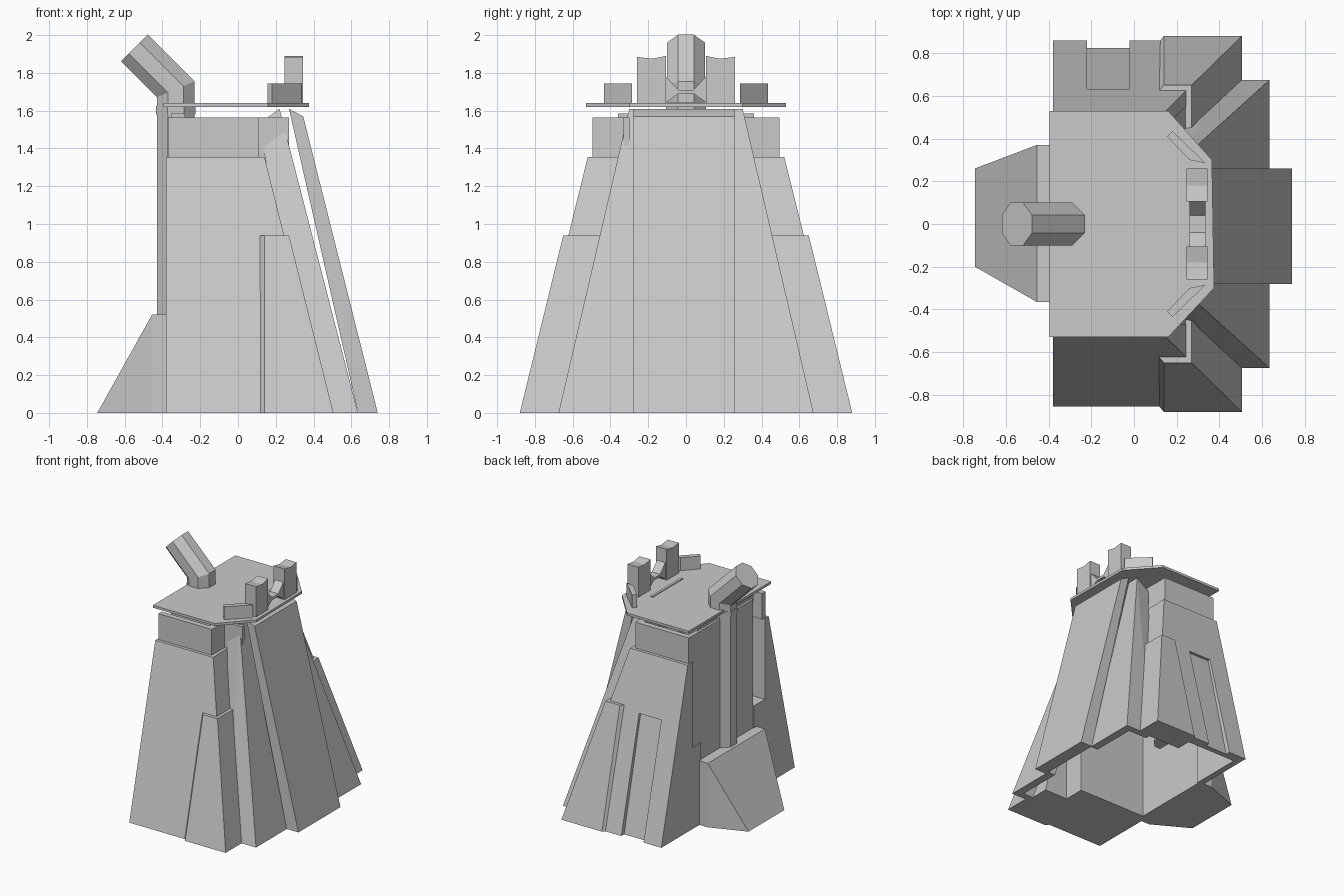
import bpy, bmesh
from math import radians, tan
from mathutils import Vector

cube = bpy.data.objects.get("Cube")
if cube:
    bpy.data.objects.remove(cube, do_unlink=True)

grey = bpy.data.materials.new("stone grey")
grey.use_nodes = True
colour = (0.59, 0.59, 0.59, 1)
grey.diffuse_color = colour
grey.node_tree.nodes["Principled BSDF"].inputs["Base Color"].default_value = colour


def finish(name, bm):
    bmesh.ops.recalc_face_normals(bm, faces=bm.faces)
    mesh = bpy.data.meshes.new(name)
    bm.to_mesh(mesh)
    bm.free()
    mesh.materials.append(grey)
    obj = bpy.data.objects.new(name, mesh)
    bpy.context.collection.objects.link(obj)
    return obj


def hull(name, points):
    """Convex solid around a few corner points."""
    bm = bmesh.new()
    for p in points:
        bm.verts.new(p)
    res = bmesh.ops.convex_hull(bm, input=bm.verts)
    loose = {v for v in res["geom_interior"] if isinstance(v, bmesh.types.BMVert)}
    bmesh.ops.delete(bm, geom=list(loose), context='VERTS')
    bmesh.ops.dissolve_limit(bm, angle_limit=radians(0.5), verts=bm.verts, edges=bm.edges)
    return finish(name, bm)


def rect(x0, x1, y0, y1, z):
    return [(x, y, z) for x in (x0, x1) for y in (y0, y1)]


def box(name, x0, x1, y0, y1, z0, z1):
    return hull(name, rect(x0, x1, y0, y1, z0) + rect(x0, x1, y0, y1, z1))


def prism(name, outline, z0, z1):
    return hull(name, [(x, y, z) for x, y in outline for z in (z0, z1)])


# Roof plate with chamfered corners and a low ridge
prism("roof_plate", [(-.395, -.53), (.16, -.53), (.375, -.3), (.365, .3), (.16, .53), (-.395, .53)], 1.62, 1.64)
box("roof_ridge", .16, .18, -.19, .2, 1.64, 1.646)

# Solid wing and hollow wing, both leaning inward
hull("solid_wing", rect(-.38, .48, -.855, -.47, 0) + rect(-.38, .14, -.52, -.47, 1.355))
box("solid_wing_foot", -.38, .27, -.47, -.33, 0, .7)
wing = hull("hollow_wing", rect(-.38, .48, .78, .86, 0) + rect(-.38, .14, .45, .52, 1.355))
cutter = hull("groove_cutter", rect(-.22, -.02, .835, 1, 0) + rect(-.22, -.02, .835, 1, -.05)
              + rect(-.22, -.02, .609, .8, .91))
cut = wing.modifiers.new("groove", 'BOOLEAN')
cut.operation = 'DIFFERENCE'
cut.object = cutter
cutter.hide_render = True
bpy.context.view_layer.objects.active = wing
bpy.ops.object.modifier_apply(modifier=cut.name)
bpy.data.objects.remove(cutter, do_unlink=True)
hull("wing_end_wall", rect(-.38, -.33, .46, .858, 0) + rect(-.38, -.33, .46, .518, 1.355))
box("hollow_wing_foot", -.38, -.33, .35, .47, 0, .66)

# Core walls between the wings
box("core_back_wall", -.373, -.34, -.3, .46, 0, 1.565)
box("core_side_wall", -.373, .27, -.33, -.3, 0, 1.565)
box("core_neck", -.355, -.28, -.36, .36, 1.54, 1.585)

# Mirrored pairs: blocks, corner caps, fins, posts and braces
for s, side in ((-1, "right"), (1, "left")):
    box(side + "_wing_block", -.37, .11, s * .495, s * .45, 1.355, 1.565)
    box(side + "_block_return", .06, .11, s * .45, s * .25, 1.3, 1.565)
    ret = rect(.4, .475, .62, .85, 0) + rect(.06, .137, .3, .49, 1.354)
    hull(side + "_wing_return", [(x, s * y, z) for x, y, z in ret])

    cap = [(.115, .66, 0), (.115, .85, 0), (.14, .88, 0), (.505, .88, 0), (.505, .66, 0),
           (.115, .43, .94), (.115, .62, .94), (.14, .65, .94), (.27, .65, .94), (.27, .43, .94)]
    hull(side + "_corner_cap", [(x, s * y, z) for x, y, z in cap])

    # Fin made of a thin face and a return towards the wing
    for part, x0, y0, y1 in (("face", .57, .25, .2), ("return", .4, .62, .25)):
        fin = rect(x0, .635, y0, .675, 0)
        fin += [(x, y, z) for y in (y1, .3) for x, z in ((.22, 1.61), (.11, 1.53))]
        hull(side + "_fin_" + part, [(x, s * y, z) for x, y, z in fin])

    block = [(.155, .41), (.18, .435), (.335, .285), (.26, .3)]
    prism(side + "_corner_block", [(x, s * y) for x, y in block], 1.64, 1.745)

    # Post with a slightly dished top, made of two halves
    for y0, y1, z0, z1 in ((.105, .18, 1.89, 1.875), (.18, .26, 1.875, 1.885)):
        post = rect(.247, .345, y0, y1, 1.64)
        post += [(x, y, z) for x in (.247, .345) for y, z in ((y0, z0), (y1, z1))]
        hull(side + "_post", [(x, s * y, z) for x, y, z in post])

    brace = [(.105, 1.645), (.04, 1.69), (.04, 1.71), (.105, 1.78)]
    hull(side + "_brace", [(x, s * y, z) for x in (.26, .335) for y, z in brace])
box("brace_bridge", .26, .335, -.04, .04, 1.69, 1.71)

# Sloping slab on the side between the fins
slab = [(.27, 1.61), (.345, 1.57), (.74, 0), (.635, 0)]
hull("sloping_slab", [(x, y, z) for x, z in slab for y in (-.28, .26)])

# Buttress at the foot of the core
hull("buttress", [(-.745, .26, 0), (-.745, -.2, 0)]
     + rect(-.455, -.36, -.365, .37, 0) + rect(-.455, -.36, -.365, .37, .52))


# Bent octagonal pipe with a mitred elbow
def octagon(r):
    c = r * tan(radians(22.5))
    return [(r, -c), (r, c), (c, r), (-c, r), (-r, c), (-r, -c), (-c, -r), (c, -r)]


bm = bmesh.new()
mitre = tan(radians(22.5))
axis = Vector((-1, 0, 1)).normalized()
mouth_centre = Vector((-.55, 0, 1.93))
foot = [Vector((x - .33, y, .5)) for x, y in octagon(.1)]
elbow = [Vector((x - .33, y, 1.713 + x * mitre)) for x, y in octagon(.1)]
mouth = [p + axis * (mouth_centre - p).dot(axis) for p in elbow]
loops = [[bm.verts.new(p) for p in ring] for ring in (foot, elbow, mouth)]
for low, high in zip(loops, loops[1:]):
    for i in range(8):
        j = (i + 1) % 8
        bm.faces.new((low[i], low[j], high[j], high[i]))
bm.faces.new(loops[0])
bm.faces.new(loops[2])
finish("bent_pipe", bm)
prism("pipe_collar", [(x - .33, y) for x, y in octagon(.105)], 1.58, 1.625)
